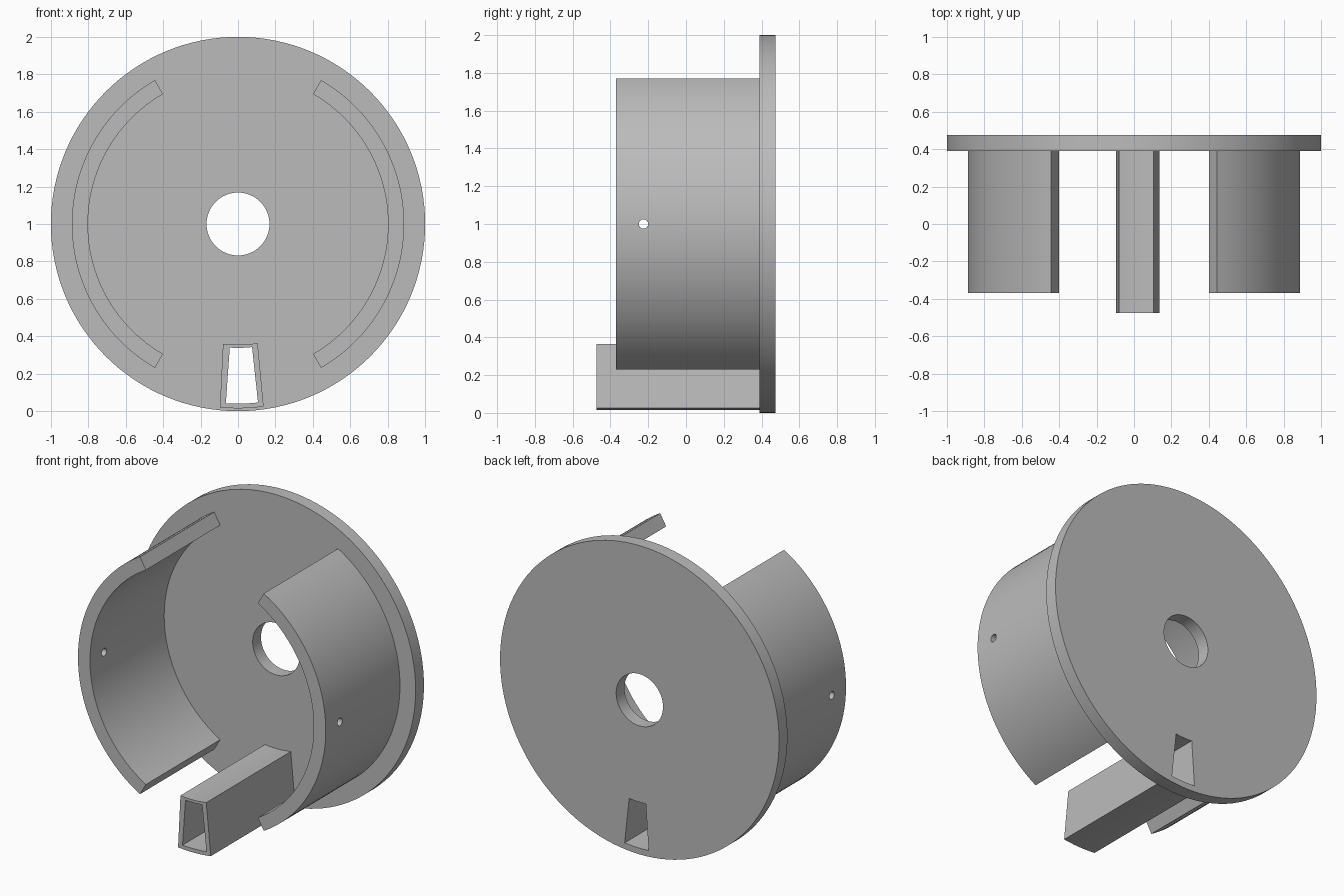
import bpy, bmesh
from math import sin, cos, pi, radians, sqrt
from mathutils import Matrix

cube = bpy.data.objects.get("Cube")
if cube:
    bpy.data.objects.remove(cube, do_unlink=True)

# Single grey material
grey = bpy.data.materials.new("plain_grey")
grey.use_nodes = True
grey.diffuse_color = (0.5, 0.5, 0.5, 1)
grey.node_tree.nodes["Principled BSDF"].inputs["Base Color"].default_value = (0.5, 0.5, 0.5, 1)

AXIS_Z = 1.0
FRONT, PLATE_FRONT, BACK = -0.475, 0.39, 0.475


def arc(r, start, end, n):
    """Points on an arc about the main axis, as (x, z); angles in degrees."""
    angles = [radians(start + (end - start) * i / n) for i in range(n + 1)]
    return [(r * cos(a), AXIS_Z + r * sin(a)) for a in angles]


def low_arc(r, x0, x1, n=6):
    """Points along the lower part of a circle between two x values."""
    xs = [x0 + (x1 - x0) * i / n for i in range(n + 1)]
    return [(x, AXIS_Z - sqrt(r * r - x * x)) for x in xs]


def prism(name, outline, y0, y1):
    """Extrude an (x, z) outline along y."""
    bm = bmesh.new()
    face = bm.faces.new([bm.verts.new((x, y0, z)) for x, z in outline])
    new = bmesh.ops.extrude_face_region(bm, geom=[face])["geom"]
    verts = [v for v in new if isinstance(v, bmesh.types.BMVert)]
    bmesh.ops.translate(bm, verts=verts, vec=(0, y1 - y0, 0))
    if face.is_valid is False or len(bm.faces) < len(outline) + 2:
        bm.faces.new([v for v in bm.verts if v not in verts])
    bmesh.ops.recalc_face_normals(bm, faces=bm.faces)
    mesh = bpy.data.meshes.new(name)
    bm.to_mesh(mesh)
    bm.free()
    mesh.materials.append(grey)
    obj = bpy.data.objects.new(name, mesh)
    bpy.context.collection.objects.link(obj)
    return obj


def activate(obj):
    bpy.ops.object.select_all(action="DESELECT")
    obj.select_set(True)
    bpy.context.view_layer.objects.active = obj


def cut(obj, cutter):
    """Subtract the cutter and discard it."""
    activate(obj)
    mod = obj.modifiers.new("cut", "BOOLEAN")
    mod.operation = "DIFFERENCE"
    mod.solver = "EXACT"
    mod.object = cutter
    bpy.ops.object.modifier_apply(modifier=mod.name)
    bpy.data.objects.remove(cutter, do_unlink=True)


def channel_cutter():
    outline = low_arc(0.96, -0.065, 0.107) + low_arc(0.662, 0.075, -0.044)
    return prism("channel_cutter", outline, FRONT - 0.1, BACK + 0.1)


# Round back plate with a centre bore and the channel opening
plate = prism("back_plate", arc(1.0, 0, 360, 128)[:-1], PLATE_FRONT, BACK)
cut(plate, prism("bore_cutter", arc(0.168, 0, 360, 64)[:-1], 0.2, 0.6))
cut(plate, channel_cutter())

# Hollow tapered channel at the bottom
channel = prism("bottom_channel",
                low_arc(0.985, -0.097, 0.137) + low_arc(0.645, 0.105, -0.08),
                FRONT, PLATE_FRONT)
cut(channel, channel_cutter())

# Two curved side walls, each with a small pin hole
walls = []
for name, mid in (("left_wall", 0), ("right_wall", 180)):
    outline = arc(0.888, mid - 60, mid + 60, 48) + arc(0.802, mid + 60, mid - 60, 48)
    wall = prism(name, outline, -0.37, PLATE_FRONT)
    pin = prism("pin_cutter", [(0.025 * cos(i * pi / 8), 0.025 * sin(i * pi / 8))
                               for i in range(16)], -0.2, 0.2)
    side = 1 if mid == 0 else -1
    pin.data.transform(Matrix.Translation((side * 0.85, -0.225, AXIS_Z))
                       @ Matrix.Rotation(pi / 2, 4, "Z"))
    cut(wall, pin)
    walls.append(wall)

for obj in [plate, channel] + walls:
    activate(obj)
    bpy.ops.object.shade_smooth_by_angle(angle=radians(30))
